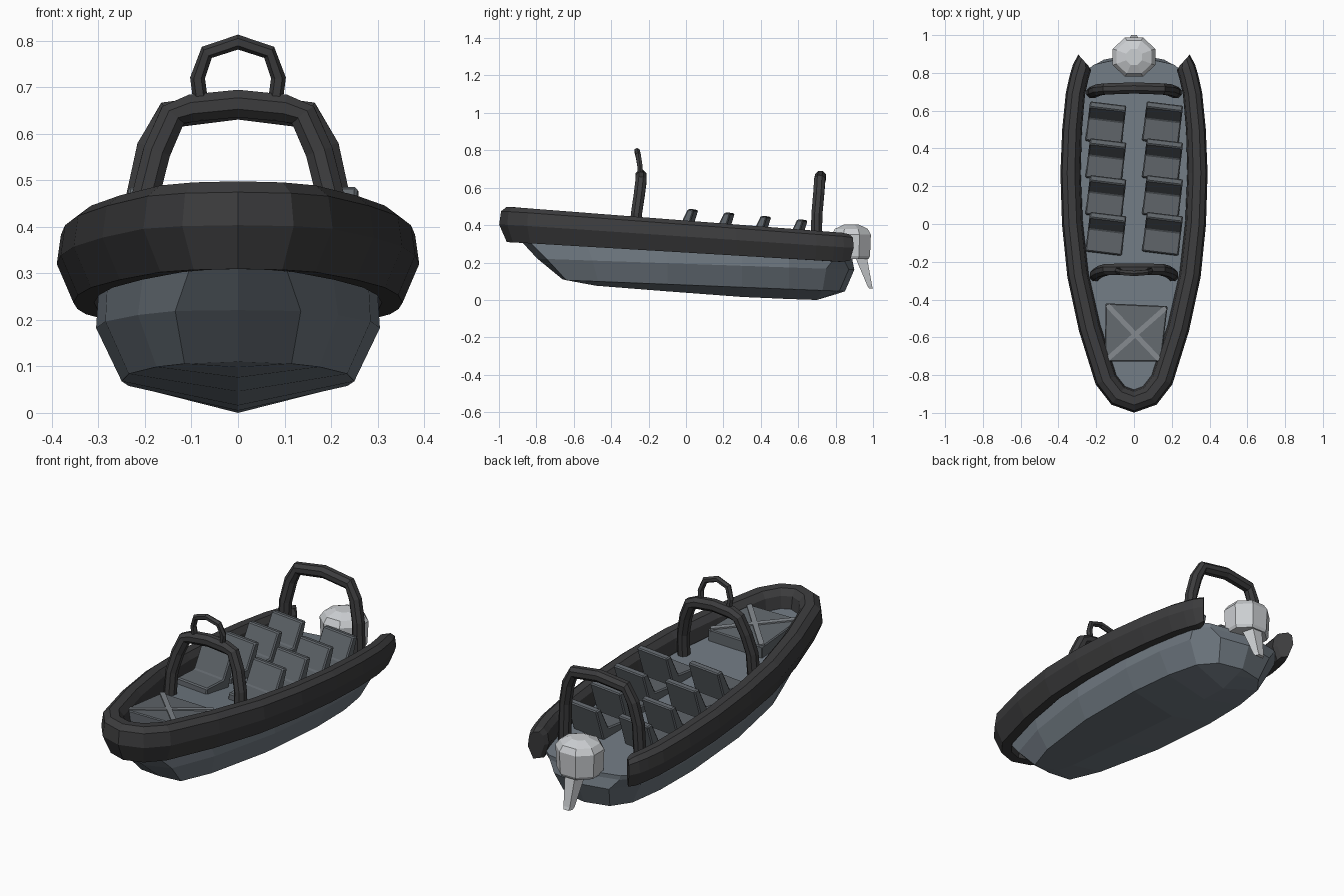
import bpy, bmesh, math
from mathutils import Matrix, Vector

if "Cube" in bpy.data.objects:
    bpy.data.objects.remove(bpy.data.objects["Cube"])


def material(name, rgb):
    m = bpy.data.materials.new(name)
    m.diffuse_color = (*rgb, 1)
    m.use_nodes = True
    m.node_tree.nodes["Principled BSDF"].inputs["Base Color"].default_value = m.diffuse_color
    return m


HULL = material("blue_grey", (0.16, 0.19, 0.22))
RUBBER = material("dark_rubber", (0.045, 0.045, 0.047))
SEAT = material("seat_grey", (0.12, 0.135, 0.15))
TRIM = material("trim_grey", (0.22, 0.24, 0.26))
ENGINE = material("light_grey", (0.6, 0.62, 0.64))


def make(name, verts, faces, mat, mirror=False, bevel=0):
    bm = bmesh.new()
    vs = [bm.verts.new(v) for v in verts]
    for f in faces:
        bm.faces.new([vs[i] for i in f])
    bmesh.ops.remove_doubles(bm, verts=bm.verts, dist=1e-5)
    if mirror:
        geo = bm.verts[:] + bm.edges[:] + bm.faces[:]
        bmesh.ops.mirror(bm, geom=geo, axis='X', merge_dist=1e-4)
    bmesh.ops.recalc_face_normals(bm, faces=bm.faces)
    me = bpy.data.meshes.new(name)
    bm.to_mesh(me)
    bm.free()
    ob = bpy.data.objects.new(name, me)
    bpy.context.collection.objects.link(ob)
    me.materials.append(mat)
    if bevel:
        b = ob.modifiers.new("bevel", 'BEVEL')
        b.width, b.segments = bevel, 1
    return ob


def loft(name, rings, mat, closed=True, caps=True, **kw):
    n = len(rings[0])
    verts = [p for r in rings for p in r]
    faces = []
    for i in range(len(rings) - 1):
        for j in range(n if closed else n - 1):
            k = (j + 1) % n
            faces.append((i * n + j, i * n + k, (i + 1) * n + k, (i + 1) * n + j))
    if caps:
        faces.append(tuple(range((len(rings) - 1) * n, len(rings) * n)))
        if caps != 'end':
            faces.append(tuple(range(n)))
    return make(name, verts, faces, mat, **kw)


def pipe(name, half, radius, sides):
    # half path runs from a foot to the centre top, then is mirrored
    path = half + [(-x, y, z) for x, y, z in half[-2::-1]]
    rings = []
    for i, p in enumerate(path):
        a, b = Vector(path[max(i - 1, 0)]), Vector(path[min(i + 1, len(path) - 1)])
        t = (b - a).normalized()
        u = Vector((0, 1, 0))
        u = (u - t * u.dot(t)).normalized()
        w = t.cross(u)
        rings.append([Vector(p) + radius * (math.cos(s) * u + math.sin(s) * w)
                      for s in [2 * math.pi * (k + .5) / sides for k in range(sides)]])
    return loft(name, rings, RUBBER)


def deck_z(y):
    return 0.318 - 0.095 * y


# Hull: keel, chine, side and deck rows, right half from bow to stern
keel = [(0, -.66, .11), (0, -.6, .098), (0, -.48, .076), (0, -.1, .046),
        (0, .3, .016), (0, .55, .005), (0, .7, 0), (0, .8, .03), (0, .83, .04)]
chine = [(0, -.66), (.115, -.64), (.175, -.47), (.235, -.1), (.25, .3),
         (.235, .55), (.2, .73), (.13, .82), (0, .85)]
side = [(0, -.795), (.135, -.745), (.215, -.5), (.285, -.1), (.305, .3),
        (.295, .55), (.26, .75), (.16, .87), (0, .9)]
deck = [(0, -.885), (.105, -.84), (.21, -.53), (.29, -.1), (.31, .3),
        (.305, .55), (.28, .79), (.21, .845), (0, .89)]
rows = [keel,
        [(x, y, .08 - .04 * y) for x, y in chine],
        [(x, y, .193 - .035 * y) for x, y in side],
        [(x * .97, y, .265 - .06 * y) for x, y in deck],
        [(x, y, deck_z(y)) for x, y in deck]]
rows[1][0] = keel[0]
loft("hull", rows, HULL, closed=False, caps='end', mirror=True)

# Inflatable collar swept around the gunwale, cut obliquely at the stern
path = [(0, -.938), (.083, -.908), (.148, -.825), (.235, -.55), (.297, -.27), (.326, 0),
        (.336, .27), (.328, .5), (.31, .69), (.29, .78), (.275, .83)]
section = [(-.05, .05), (-.025, .081), (.02, .083), (.05, .06), (.06, -.01),
           (.02, -.103), (-.03, -.103), (-.06, -.015)]
rings = []
for i, (x, y) in enumerate(path):
    a, b = path[max(i - 1, 0)], path[min(i + 1, len(path) - 1)]
    t = Vector((b[0] - a[0], b[1] - a[1])).normalized()
    if i == 0:
        t = Vector((1, 0))
    s = 1.02 - .2 * (y + 1) / 2
    rings.append([(x + t.y * n * s, y - t.x * n * s, .348 - .07 * y + h * s) for n, h in section])
rings.append([(.268 + n * .45, .867 + n * .5, .288 + h * .75) for n, h in section])
loft("inflatable_collar", rings, RUBBER, caps='end', mirror=True)

# Two roll bars and the small hoop on the front one
pipe("front_roll_bar", [(.205, -.275, .32), (.2, -.265, .46), (.175, -.25, .56),
                        (.14, -.24, .64), (.1, -.24, .655), (0, -.24, .665)], .032, 8)
pipe("rear_roll_bar", [(.222, .695, .24), (.212, .7, .46), (.188, .71, .57),
                       (.152, .715, .64), (0, .72, .66)], .032, 8)
pipe("front_hoop", [(.075, -.24, .63), (.087, -.247, .72), (.067, -.256, .775),
                    (0, -.262, .797)], .016, 6)

# Four rows of paired seats, each one L-shaped profile
profile = [(-.1, -.02), (-.095, .04), (.025, .045), (.082, .163), (.115, .157), (.06, -.02)]
for r in range(4):
    t = .055 + r * .195
    for sx in (-1, 1):
        c = Vector((sx * .15, t - .115, deck_z(t - .11)))
        rot = Matrix.Rotation(math.radians(-7), 3, 'Z')
        rings = [[c + rot @ Vector((x, y, z)) for y, z in profile] for x in (-.097, .097)]
        loft(f"seat_{r + 1}_{'left' if sx < 0 else 'right'}", rings, SEAT, bevel=.006)

# Bow hatch with crossed straps
corners = [(-.15, -.42), (.178, -.435), (.143, -.728), (-.155, -.728)]
loft("bow_hatch", [[(x, y, deck_z(y) + h) for x, y in corners] for h in (-.01, .06)],
     SEAT, bevel=.005)
for i in (0, 1):
    a, b = Vector(corners[i]), Vector(corners[i + 2])
    d = (b - a).normalized() * .013
    n = Vector((-d.y, d.x))
    a, b = a + d, b - d
    strap = [a + n, b + n, b - n, a - n]
    loft(f"hatch_strap_{i + 1}", [[(p.x, p.y, deck_z(p.y) + h) for p in strap]
                                 for h in (.05, .067)], TRIM)

# Outboard motor: octagonal cowl and tapering leg
rings = []
for z, rx, ry in [(.22, .108, .1), (.235, .116, .108), (.35, .122, .113),
                  (.38, .1, .095), (.402, .045, .045)]:
    rings.append([(rx * math.cos(a), .884 + ry * math.sin(a), z)
                  for a in [2 * math.pi * (k + .5) / 8 for k in range(8)]])
loft("motor_cowl", rings, ENGINE)
rings = []
for z, y0, y1, w in [(.24, .9, .965, .05), (.075, .97, .995, .03), (.06, .98, 1.0, .025)]:
    rings.append([(-w, y0, z), (w, y0, z), (w * .6, y1, z), (-w * .6, y1, z)])
loft("motor_leg", rings, ENGINE)
